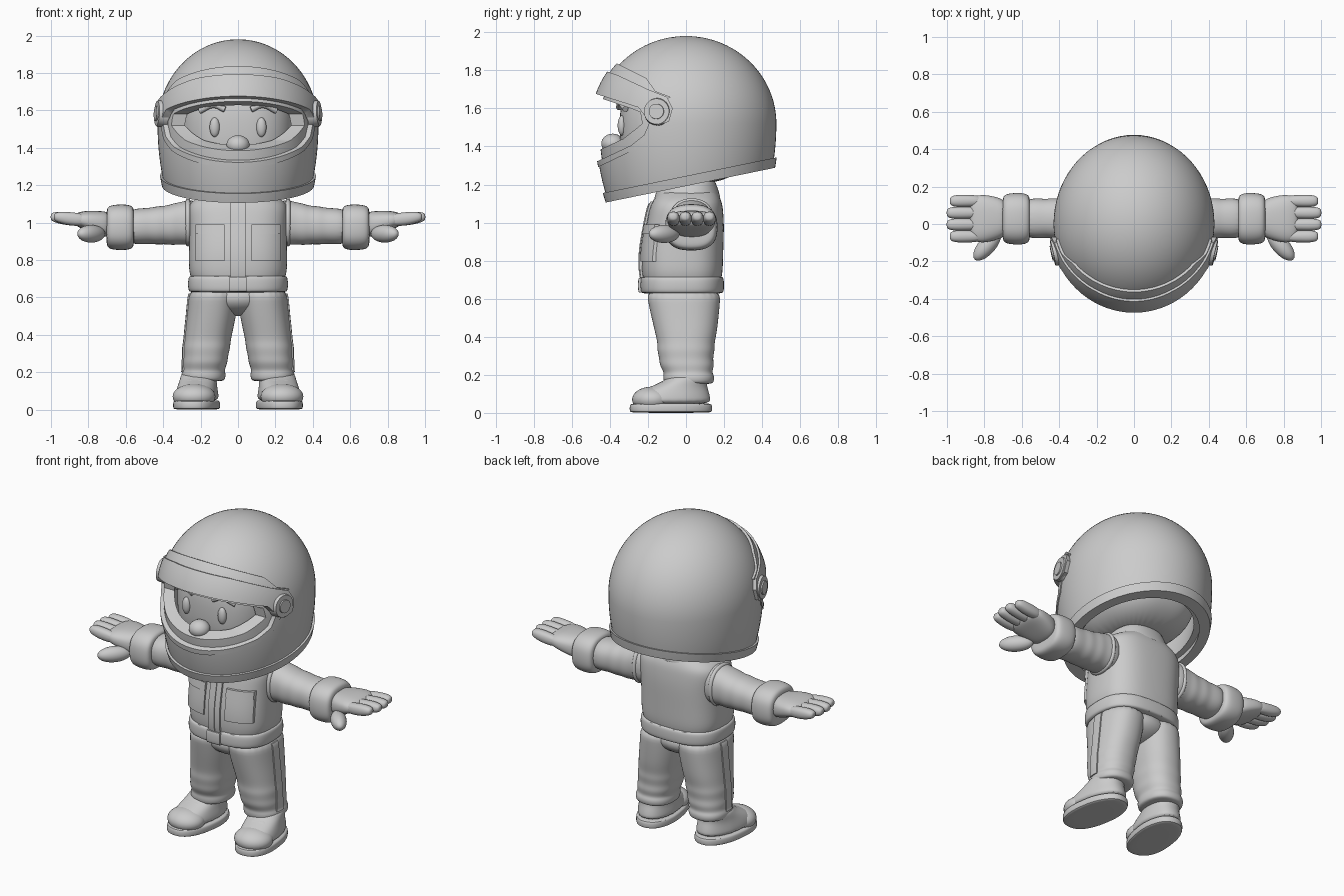
import bpy, bmesh, math
from mathutils import Matrix, Vector

if "Cube" in bpy.data.objects:
    bpy.data.objects.remove(bpy.data.objects["Cube"])

clay = bpy.data.materials.new("clay_grey")
clay.use_nodes = True
clay.diffuse_color = (0.6, 0.6, 0.6, 1)
clay.node_tree.nodes["Principled BSDF"].inputs["Base Color"].default_value = (0.6, 0.6, 0.6, 1)
parts = []


def add(name, bm):
    bmesh.ops.recalc_face_normals(bm, faces=bm.faces)
    me = bpy.data.meshes.new(name)
    bm.to_mesh(me)
    bm.free()
    ob = bpy.data.objects.new(name, me)
    bpy.context.collection.objects.link(ob)
    me.materials.append(clay)
    parts.append(ob)
    return ob


def bake(ob):
    dg = bpy.context.evaluated_depsgraph_get()
    me = bpy.data.meshes.new_from_object(ob.evaluated_get(dg))
    ob.modifiers.clear()
    ob.data = me
    return ob


def mirror(ob):
    ob.modifiers.new("mirror", "MIRROR").use_mirror_merge = False
    return bake(ob)


def combine(ob, op, cutter):
    mod = ob.modifiers.new("cut", "BOOLEAN")
    mod.operation, mod.solver, mod.object = op, "EXACT", cutter
    bake(ob)
    parts.remove(cutter)
    bpy.data.objects.remove(cutter)
    return ob


# Smooth loft through superellipse rings: (position, centre a, centre b, radius a, radius b)
def loft(name, rings, axis="Z", n=2.3, grow=0.0, seg=24):
    bm = bmesh.new()
    loops = []
    for t, a, b, ra, rb in rings:
        loop = []
        for i in range(seg):
            c, s = math.cos(math.tau * i / seg), math.sin(math.tau * i / seg)
            u = a + (ra + grow) * math.copysign(abs(c) ** (2 / n), c)
            v = b + (rb + grow) * math.copysign(abs(s) ** (2 / n), s)
            loop.append(bm.verts.new((u, v, t) if axis == "Z" else (t, u, v)))
        loops.append(loop)
    for lo, hi in zip(loops, loops[1:]):
        for i in range(seg):
            j = (i + 1) % seg
            bm.faces.new((lo[i], lo[j], hi[j], hi[i]))
    bm.faces.new(loops[0])
    bm.faces.new(loops[-1])
    ob = add(name, bm)
    ob.modifiers.new("smooth", "SUBSURF").levels = 2
    return bake(ob)


def blob(name, centre, radii, turn=0.0):
    bm = bmesh.new()
    bmesh.ops.create_uvsphere(bm, u_segments=28, v_segments=18, radius=1)
    bm.transform(Matrix.Translation(centre) @ Matrix.Rotation(turn, 4, "Z") @ Matrix.Diagonal((*radii, 1)))
    return add(name, bm)


def box(name, centre, size):
    bm = bmesh.new()
    bmesh.ops.create_cube(bm, size=1, matrix=Matrix.Translation(centre) @ Matrix.Diagonal((*size, 1)))
    return add(name, bm)


def prism(profile):
    bm = bmesh.new()
    face = bm.faces.new([bm.verts.new((-1, y, z)) for y, z in profile])
    new = bmesh.ops.extrude_face_region(bm, geom=[face])["geom"]
    bmesh.ops.translate(bm, vec=(2, 0, 0), verts=[g for g in new if isinstance(g, bmesh.types.BMVert)])
    return add("cutter", bm)


def tube(name, points, radius):
    cu = bpy.data.curves.new(name, "CURVE")
    cu.dimensions, cu.bevel_depth, cu.use_fill_caps = "3D", radius, True
    sp = cu.splines.new("BEZIER")
    sp.bezier_points.add(len(points) - 1)
    for p, co in zip(sp.bezier_points, points):
        p.co, p.handle_left_type, p.handle_right_type = co, "AUTO", "AUTO"
    tmp = bpy.data.objects.new(name, cu)
    bpy.context.collection.objects.link(tmp)
    me = bpy.data.meshes.new_from_object(tmp.evaluated_get(bpy.context.evaluated_depsgraph_get()))
    bpy.data.objects.remove(tmp)
    ob = bpy.data.objects.new(name, me)
    bpy.context.collection.objects.link(ob)
    me.materials.clear()
    me.materials.append(clay)
    parts.append(ob)
    return ob


# Helmet parts: a dome with a long lower half, cut by side profiles
def dome(name, k):
    bm = bmesh.new()
    bmesh.ops.create_uvsphere(bm, u_segments=72, v_segments=48, radius=1)
    for v in bm.verts:
        v.co = (v.co.x * 0.43 * k, v.co.y * 0.475 * k, 1.52 + v.co.z * k * (0.46 if v.co.z > 0 else 0.8))
    return add(name, bm)


def below(off):
    return prism([(-1, 0.995 + off), (1, 1.405 + off), (1, 0.3), (-1, 0.3)])


opening = [(-0.7, 1.75), (-0.46, 1.68), (-0.25, 1.61), (-0.2, 1.59), (-0.19, 1.53),
           (-0.22, 1.46), (-0.29, 1.405), (-0.46, 1.325), (-0.7, 1.22)]
lining = [(y - 0.04, z + (0.035 if z < 1.5 else -0.01)) for y, z in opening]
border = [(-0.4 + (y + 0.4) * 1.2, 1.5 + (z - 1.5) * 1.22) for y, z in opening]

helmet = dome("helmet_shell", 1)
for cutter in (dome("cutter", 0.93), below(0), prism(opening)):
    combine(helmet, "DIFFERENCE", cutter)
liner = dome("helmet_lining", 0.96)
for cutter in (dome("cutter", 0.82), below(0.03), prism(lining)):
    combine(liner, "DIFFERENCE", cutter)
trim = combine(dome("opening_trim", 1.014), "INTERSECT", prism(border))
for cutter in (dome("cutter", 0.95), prism(opening)):
    combine(trim, "DIFFERENCE", cutter)
rim = combine(dome("helmet_rim", 1.028), "DIFFERENCE", below(-0.008))
slab = prism([(-1, 1.04), (1, 1.45), (1, 0.3), (-1, 0.3)])
combine(combine(rim, "INTERSECT", slab), "DIFFERENCE", dome("cutter", 0.9))

# Raised visor in two steps, its arms ending at the pivots
visor = [(-0.7, 1.745), (-0.47, 1.675), (-0.25, 1.605), (-0.2, 1.54), (-0.15, 1.51), (-0.09, 1.53),
         (-0.07, 1.6), (-0.1, 1.66), (-0.2, 1.7), (-0.36, 1.775), (-0.7, 1.89)]
ledge = [(-0.7, 1.8), (-0.3, 1.71), (-0.15, 1.62), (-0.08, 1.66), (-0.16, 1.69), (-0.21, 1.76), (-0.36, 1.835), (-0.7, 1.93)]
for name, k, profile in (("visor", 1.055, visor), ("visor_ledge", 1.03, ledge)):
    combine(combine(dome(name, k), "INTERSECT", prism(profile)), "DIFFERENCE", dome("cutter", 0.97))
for name, radius, depth in (("pivot_disc", 0.073, 0.05), ("pivot_cap", 0.043, 0.066)):
    bm = bmesh.new()
    bmesh.ops.create_cone(bm, cap_ends=True, segments=40, radius1=radius * 1.05, radius2=radius * 0.92, depth=depth)
    aim = Vector((1, -0.22, 0.05)).to_track_quat("Z", "Y").to_matrix().to_4x4()
    bm.transform(Matrix.Translation((0.41, -0.15, 1.583)) @ aim)
    mirror(add(name, bm))

# Head and face
loft("head", [(1.2, 0, -0.02, 0.15, 0.17), (1.26, 0, 0, 0.25, 0.28), (1.35, 0, 0, 0.3, 0.345), (1.5, 0, 0, 0.315, 0.352),
              (1.65, 0, 0, 0.305, 0.345), (1.76, 0, 0, 0.24, 0.28), (1.81, 0, 0, 0.13, 0.16)], n=2.6, seg=36)
blob("nose", (0, -0.385, 1.415), (0.062, 0.06, 0.052))
mirror(blob("eyes", (0.125, -0.337, 1.51), (0.027, 0.022, 0.052)))
mirror(tube("eyebrows", [(0.07, -0.352, 1.605), (0.13, -0.345, 1.628), (0.205, -0.318, 1.597)], 0.016))
tube("mouth", [(-0.03, -0.355, 1.345), (0.04, -0.355, 1.345), (0.1, -0.34, 1.375)], 0.009)
loft("neck", [(1.08, 0, 0.01, 0.14, 0.14), (1.18, 0, 0.01, 0.125, 0.125), (1.28, 0, 0, 0.13, 0.13)])

# Jacket
body = [(0.64, 0, -0.02, 0.24, 0.195), (0.7, 0, -0.02, 0.25, 0.205), (0.74, 0, -0.02, 0.266, 0.215),
        (0.85, 0, -0.02, 0.264, 0.217), (0.98, 0, -0.005, 0.264, 0.207), (1.06, 0, 0.0, 0.272, 0.197),
        (1.11, 0, 0.005, 0.26, 0.185), (1.15, 0, 0.01, 0.19, 0.16), (1.18, 0, 0.015, 0.14, 0.14)]
waist = [(0.625, 0, -0.02, 0.25, 0.205), (0.632, 0, -0.02, 0.267, 0.22), (0.67, 0, -0.02, 0.27, 0.222),
         (0.712, 0, -0.02, 0.267, 0.22), (0.72, 0, -0.02, 0.25, 0.205)]
loft("jacket", body, n=2.7)
loft("belt", waist, n=2.7)
combine(loft("zip_placket", body, n=2.7, grow=0.012), "INTERSECT", box("cutter", (0, -0.25, 0.9), (0.08, 0.3, 0.42)))
combine(loft("zip", body, n=2.7, grow=0.017), "INTERSECT", box("cutter", (0, -0.25, 0.9), (0.012, 0.3, 0.4)))
combine(loft("buckle", waist, n=2.7, grow=0.013), "INTERSECT", box("cutter", (0, -0.25, 0.67), (0.09, 0.3, 0.076)))
for name, grow, z, h in (("chest_pockets", 0.01, 0.89, 0.19), ("pocket_flaps", 0.016, 0.965, 0.05)):
    pocket = loft(name, body, n=2.7, grow=grow)
    mirror(combine(pocket, "INTERSECT", box("cutter", (0.15, -0.25, z), (0.155, 0.3, h))))
collar = loft("collar", [(1.08, 0, 0.0, 0.2, 0.18), (1.1, 0, 0.0, 0.205, 0.187), (1.16, 0, 0.01, 0.18, 0.168),
                         (1.2, 0, 0.015, 0.165, 0.155), (1.205, 0, 0.015, 0.14, 0.13)])
collar.data.transform(Matrix.Translation((0, 0, 1.1)) @ Matrix.Rotation(0.17, 4, "X") @ Matrix.Translation((0, 0, -1.1)))

# Sleeves, cuffs and gloves
mirror(loft("sleeves", [(0.18, 0.03, 1.0, 0.1, 0.11), (0.26, 0.03, 1.0, 0.115, 0.123), (0.31, 0.03, 0.997, 0.106, 0.113),
                        (0.35, 0.03, 0.99, 0.112, 0.112), (0.39, 0.03, 0.987, 0.105, 0.102), (0.43, 0.03, 0.985, 0.111, 0.104),
                        (0.47, 0.03, 0.983, 0.103, 0.096), (0.52, 0.03, 0.98, 0.11, 0.098), (0.6, 0.03, 0.978, 0.1, 0.09)], "X"))
mirror(loft("armhole_seams", [(0.25, 0.03, 1.0, 0.1, 0.11), (0.258, 0.03, 1.0, 0.122, 0.13),
                              (0.278, 0.03, 1.0, 0.12, 0.128), (0.284, 0.03, 1.0, 0.1, 0.11)], "X"))
mirror(loft("glove_cuffs", [(0.555, 0.028, 0.975, 0.1, 0.09), (0.562, 0.028, 0.975, 0.13, 0.114), (0.6, 0.028, 0.975, 0.14, 0.124),
                            (0.66, 0.028, 0.975, 0.138, 0.122), (0.698, 0.028, 0.975, 0.128, 0.113),
                            (0.704, 0.028, 0.975, 0.095, 0.08)], "X", n=2.6))
mirror(loft("palms", [(0.67, 0.03, 0.985, 0.09, 0.07), (0.73, 0.03, 0.995, 0.115, 0.067), (0.8, 0.028, 1.01, 0.13, 0.055),
                      (0.85, 0.028, 1.015, 0.125, 0.042), (0.88, 0.028, 1.018, 0.09, 0.025)], "X", n=2.6))
for i, tip in enumerate((0.985, 1.002, 1.002, 0.985)):
    y = -0.066 + 0.063 * i
    mirror(loft(f"finger_{i + 1}", [(0.8, y, 1.012, 0.03, 0.034), (0.9, y, 1.02, 0.035, 0.038), (tip - 0.04, y, 1.027, 0.034, 0.033),
                                    (tip - 0.008, y, 1.03, 0.027, 0.024), (tip, y, 1.03, 0.013, 0.011)], "X", seg=12))
mirror(blob("thumbs", (0.785, -0.115, 0.94), (0.1, 0.046, 0.047), -0.85))

# Trousers with side stripes
leg = [(0.15, 0.185, 0.015, 0.1, 0.115), (0.16, 0.185, 0.015, 0.118, 0.133), (0.195, 0.185, 0.015, 0.12, 0.136),
       (0.212, 0.182, 0.01, 0.11, 0.126), (0.25, 0.177, 0.005, 0.122, 0.145), (0.285, 0.172, 0, 0.119, 0.141),
       (0.33, 0.168, 0, 0.127, 0.153), (0.365, 0.163, 0, 0.124, 0.15), (0.42, 0.155, 0, 0.128, 0.163),
       (0.5, 0.142, -0.005, 0.132, 0.177), (0.58, 0.133, -0.01, 0.134, 0.19), (0.66, 0.125, -0.015, 0.134, 0.2)]
mirror(loft("trouser_legs", leg))
mirror(combine(loft("side_stripes", leg, grow=0.007), "INTERSECT", box("cutter", (0.3, -0.005, 0.41), (0.3, 0.06, 0.42))))
blob("trouser_seat", (0, -0.01, 0.6), (0.2, 0.18, 0.1))

# Shoes, toes turned out
turn = Matrix.Translation((0.21, 0, 0)) @ Matrix.Rotation(0.14, 4, "Z")
sole = [(0, 0, -0.08, 0.115, 0.212), (0.006, 0, -0.08, 0.122, 0.22), (0.045, 0, -0.08, 0.122, 0.22), (0.052, 0, -0.08, 0.11, 0.205)]
upper = [(0.04, 0, -0.075, 0.114, 0.208), (0.08, 0, -0.075, 0.114, 0.205), (0.115, 0, -0.06, 0.106, 0.18),
         (0.145, 0, -0.03, 0.1, 0.14), (0.175, 0, 0.005, 0.098, 0.11), (0.2, 0, 0.01, 0.09, 0.1)]
strap = [(0.1, 0, -0.11, 0.06, 0.06), (0.15, 0, -0.1, 0.058, 0.055), (0.168, 0, -0.085, 0.05, 0.045)]
toe = blob("shoe_toes", (0, -0.18, 0.07), (0.115, 0.105, 0.068))
for shoe in (loft("shoe_soles", sole, n=2.4), loft("shoe_uppers", upper), loft("shoe_straps", strap, n=4), toe):
    for v in shoe.data.vertices:
        v.co.x *= 1 - 0.5 * max(0, v.co.y + 0.02)
    shoe.data.transform(turn)
    mirror(shoe)

# Smooth shading with crisp edges
for ob in bpy.context.selected_objects:
    ob.select_set(False)
for ob in parts:
    ob.select_set(True)
bpy.context.view_layer.objects.active = parts[0]
bpy.ops.object.shade_smooth_by_angle(angle=math.radians(35))
